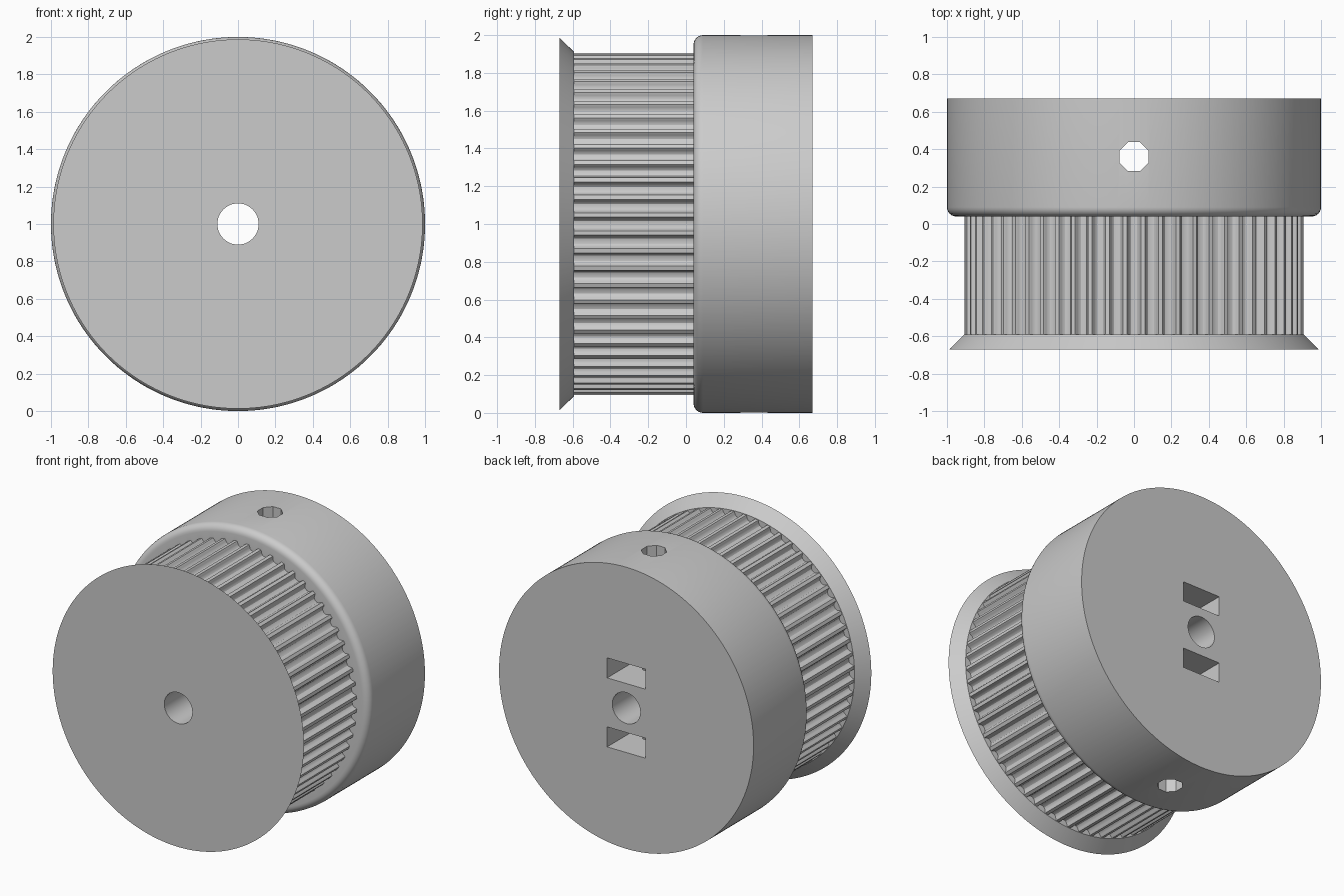
import bpy, bmesh, math
from mathutils import Matrix, Vector

cube = bpy.data.objects.get("Cube")
if cube:
    bpy.data.objects.remove(cube, do_unlink=True)

TEETH = 60
PITCH = 2 * math.pi / TEETH
LAND_R, GROOVE_DEPTH, GROOVE_HALF = 0.906, 0.037, 0.04
BORE_R, FRONT, BACK = 0.11, -0.67, 0.67
SCREW_Y = 0.36

grey = bpy.data.materials.new("plain grey")
grey.use_nodes = True
grey.diffuse_color = (0.6, 0.6, 0.6, 1)
grey.node_tree.nodes["Principled BSDF"].inputs["Base Color"].default_value = (0.6, 0.6, 0.6, 1)


def make_object(name, bm):
    bmesh.ops.recalc_face_normals(bm, faces=bm.faces)
    mesh = bpy.data.meshes.new(name)
    bm.to_mesh(mesh)
    bm.free()
    mesh.materials.append(grey)
    obj = bpy.data.objects.new(name, mesh)
    bpy.context.collection.objects.link(obj)
    return obj


# Rounded belt groove as (fraction of half width, fraction of depth)
half = [(1, 0), (0.89, 0.2), (0.81, 0.42), (0.7, 0.68), (0.45, 0.91)]
groove = [(-w, d) for w, d in half] + [(0, 1)] + [(w, d) for w, d in reversed(half)]
outline = [(i * PITCH + w * GROOVE_HALF, d * GROOVE_DEPTH)
           for i in range(TEETH) for w, d in groove]

# Cross-section of the pulley: (y, radius, toothed)
section = [(FRONT, BORE_R, False), (FRONT, 0.987, False), (-0.592, 0.91, False),
           (-0.592, LAND_R, True), (0.04, LAND_R, True)]
fillet = 0.05
for k in range(7):
    a = k * math.pi / 12
    section.append((0.04 + fillet * (1 - math.cos(a)), 1 - fillet + fillet * math.sin(a), False))
section += [(BACK, 1, False), (BACK, BORE_R, False)]

# Pulley body: flange, toothed barrel, collar and bore in one closed skin
bm = bmesh.new()
rings = []
for y, r, toothed in section:
    ring = []
    for angle, depth in outline:
        rad = r - depth if toothed else r
        ring.append(bm.verts.new((rad * math.sin(angle), y, 1 + rad * math.cos(angle))))
    rings.append(ring)
n = len(outline)
for k, ring in enumerate(rings):
    nxt = rings[(k + 1) % len(rings)]
    for i in range(n):
        j = (i + 1) % n
        bm.faces.new((ring[i], ring[j], nxt[j], nxt[i]))
pulley = make_object("belt_pulley", bm)

# Set screw hole, straight through the collar
cutters = []
bm = bmesh.new()
bmesh.ops.create_cone(bm, cap_ends=True, segments=8, radius1=0.084, radius2=0.084, depth=2.4,
                      matrix=Matrix.Translation((0, SCREW_Y, 1)) @ Matrix.Rotation(math.pi / 8, 4, "Z"))
cutters.append(make_object("screw_hole_cutter", bm))

# Nut slots above and below the bore, with a pointed floor
for side in (-1, 1):
    bm = bmesh.new()
    w = 0.15
    tip = w / math.cos(math.pi / 6)
    points = [(-w, BACK + 0.1), (-w, SCREW_Y - tip / 2), (0, SCREW_Y - tip),
              (w, SCREW_Y - tip / 2), (w, BACK + 0.1)]
    low = 1 + side * 0.245 - 0.071
    face = bm.faces.new([bm.verts.new((x, y, low)) for x, y in points])
    grown = bmesh.ops.extrude_face_region(bm, geom=[face])
    bmesh.ops.translate(bm, vec=Vector((0, 0, 0.142)),
                        verts=[v for v in grown["geom"] if isinstance(v, bmesh.types.BMVert)])
    cutters.append(make_object("nut_slot_cutter", bm))

# Cut the holes, then discard the cutters
bpy.ops.object.select_all(action="DESELECT")
pulley.select_set(True)
bpy.context.view_layer.objects.active = pulley
for cutter in cutters:
    cutter.hide_render = True
    mod = pulley.modifiers.new("cut", "BOOLEAN")
    mod.operation = "DIFFERENCE"
    mod.solver = "EXACT"
    mod.object = cutter
    bpy.ops.object.modifier_apply(modifier=mod.name)
    bpy.data.objects.remove(cutter, do_unlink=True)

bpy.ops.object.shade_smooth_by_angle(angle=math.radians(30))
